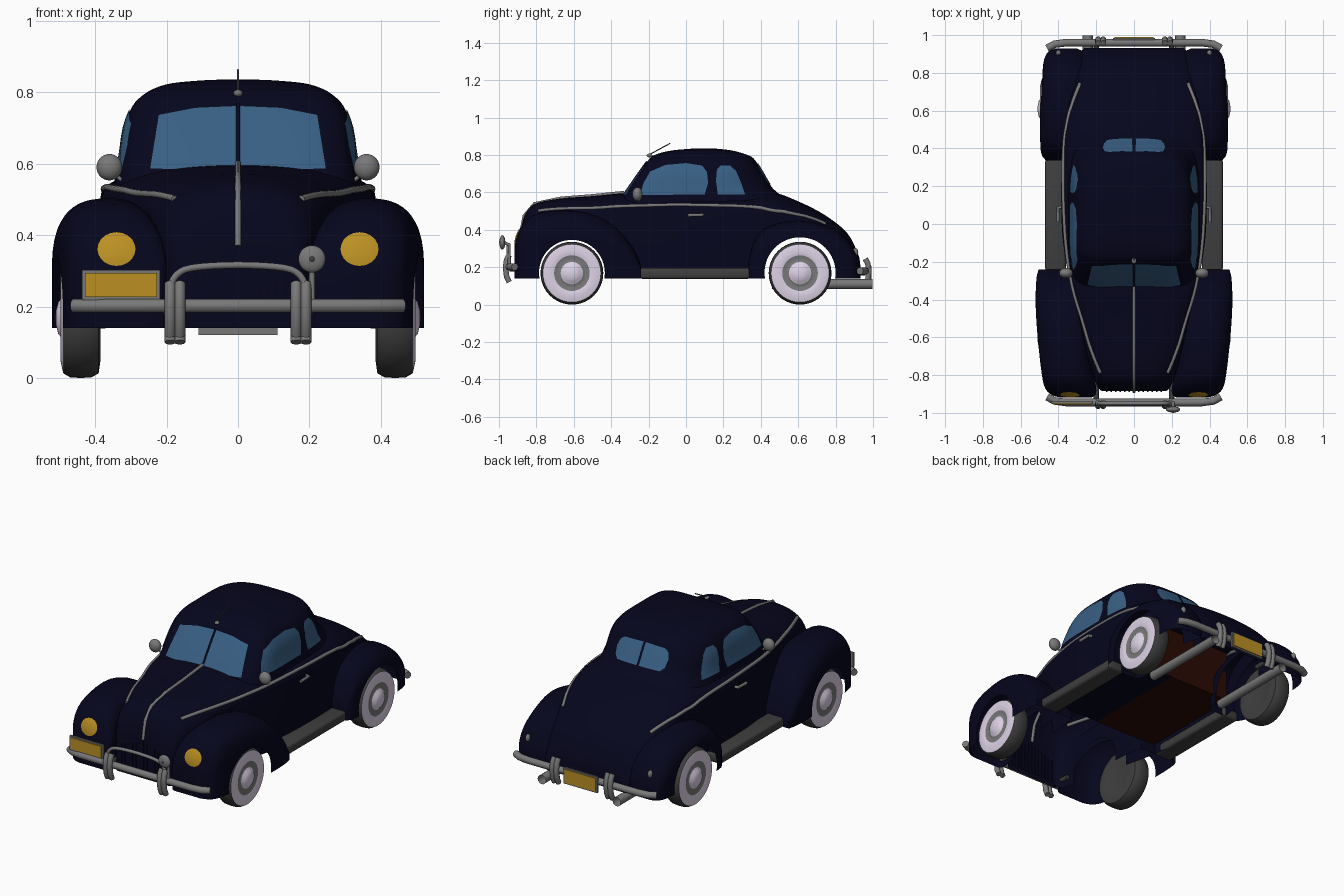
import bpy, bmesh, math
from mathutils import Vector
from mathutils.bvhtree import BVHTree

if "Cube" in bpy.data.objects:
    bpy.data.objects.remove(bpy.data.objects["Cube"])


def material(name, rgb):
    m = bpy.data.materials.new(name)
    m.diffuse_color = (*rgb, 1)
    m.use_nodes = True
    m.node_tree.nodes["Principled BSDF"].inputs["Base Color"].default_value = m.diffuse_color
    return m


NAVY = material("navy paint", (.0018, .0018, .0125))
GLASS = material("blue glass", (.04, .115, .23))
CHROME = material("grey chrome", (.19, .19, .19))
RUBBER = material("dark rubber", (.05, .05, .05))
WHITE = material("pale whitewall", (.72, .64, .78))
AMBER = material("amber lamp", (.5, .28, .017))
BROWN = material("brown lining", (.022, .003, .001))


def finish(name, bm, mats, angle=38):
    bmesh.ops.recalc_face_normals(bm, faces=bm.faces)
    me = bpy.data.meshes.new(name)
    bm.to_mesh(me)
    bm.free()
    ob = bpy.data.objects.new(name, me)
    bpy.context.collection.objects.link(ob)
    for m in mats:
        me.materials.append(m)
    select(ob)
    bpy.ops.object.shade_smooth_by_angle(angle=math.radians(angle))
    return ob


def select(ob):
    bpy.ops.object.select_all(action='DESELECT')
    ob.select_set(True)
    bpy.context.view_layer.objects.active = ob


def smooth(rows, k=4):
    out, n = [], len(rows) - 1
    for i in range(n):
        p = [rows[max(0, min(n, i + j))] for j in (-1, 0, 1, 2)]
        for t in (s / k for s in range(k)):
            out.append(tuple(.5 * (2*b + (c-a)*t + (2*a-5*b+4*c-d)*t*t + (3*b-a-3*c+d)*t**3)
                             for a, b, c, d in zip(*p)))
    return out + [tuple(rows[-1])]


def loft(name, rings, mat):
    bm = bmesh.new()
    vs = [[bm.verts.new(p) for p in r] for r in rings]
    n = len(rings[0])
    for a, b in zip(vs, vs[1:]):
        for i in range(n):
            bm.faces.new((a[i], a[(i+1) % n], b[(i+1) % n], b[i]))
    bm.faces.new(vs[0])
    bm.faces.new(vs[-1])
    return finish(name, bm, [mat])


def power(v, n):
    return math.copysign(abs(v) ** (2 / n), v)


def arch(y, xc, a, zt, zs, zb, n, side=1):
    """Cross-section: straight sides with a rounded top."""
    pts = [(xc + a, zb)]
    for i in range(25):
        t = math.pi * i / 24
        pts.append((xc + a * power(math.cos(t), n), zs + (zt - zs) * abs(math.sin(t)) ** (2 / n)))
    pts.append((xc - a, zb))
    return [(side * x, y, z) for x, z in pts]


ARCHES = ((-.61, .176), (.61, .19))


def open_shell(ob, wheels):
    """Cut the wheel arches, then open the underside into a thin shell."""
    for y, r in wheels:
        bpy.ops.mesh.primitive_cylinder_add(vertices=64, radius=r, depth=1.6, location=(0, y, .17),
                                            rotation=(0, math.pi / 2, 0))
        cutter = bpy.context.object
        cutter.hide_render = True
        mod = ob.modifiers.new("arch", 'BOOLEAN')
        mod.operation, mod.object, mod.solver = 'DIFFERENCE', cutter, 'EXACT'
        select(ob)
        bpy.ops.object.modifier_apply(modifier=mod.name)
        bpy.data.objects.remove(cutter)
    bm = bmesh.new()
    bm.from_mesh(ob.data)
    bm.normal_update()
    dead = []
    for f in bm.faces:
        under = f.normal.z < -.9 and max(v.co.z for v in f.verts) < .17
        rim = abs(f.normal.x) < .02 and any(
            all(abs(math.hypot(v.co.y - y, v.co.z - .17) - r) < .002 for v in f.verts) for y, r in wheels)
        if under or rim:
            dead.append(f)
    bmesh.ops.delete(bm, geom=dead, context='FACES')
    bm.to_mesh(ob.data)
    bm.free()


def bvh(ob):
    me = ob.data
    return BVHTree.FromPolygons([v.co for v in me.vertices], [p.vertices for p in me.polygons])


def panel(name, outline, tree, axis, direction, mat, lift=.004, dome=0.0):
    """Plate cut to an outline and laid on a surface. axis 0: (y,z), axis 1: (x,z)."""
    edge = []
    for (u, v), (p, q) in zip(outline, outline[1:] + outline[:1]):
        edge += [(u + (p-u)*i/4, v + (q-v)*i/4) for i in range(4)]
    cu, cv = (sum(c) / len(edge) for c in zip(*edge))
    d = Vector((direction, 0, 0) if axis == 0 else (0, direction, 0))

    def hit(u, v, t):
        o = Vector((0, u, v) if axis == 0 else (u, 0, v)) - d * 3
        p, nrm, _, _ = tree.ray_cast(o, d)
        nrm = nrm if nrm.dot(d) < 0 else -nrm
        return p + nrm * (lift + dome * (1 - t * t))
    bm = bmesh.new()
    centre, prev, R = bm.verts.new(hit(cu, cv, 0)), None, 6
    for r in range(1, R + 1):
        t = r / R
        ring = [bm.verts.new(hit(cu + (u-cu)*t, cv + (v-cv)*t, t)) for u, v in edge]
        for i in range(len(ring)):
            j = (i + 1) % len(ring)
            bm.faces.new((prev[i], ring[i], ring[j], prev[j]) if prev else (centre, ring[i], ring[j]))
        prev = ring
    return finish(name, bm, [mat])


def tube(name, pts, r, mat, caps=True):
    cu = bpy.data.curves.new(name, 'CURVE')
    cu.dimensions, cu.bevel_depth, cu.bevel_resolution, cu.use_fill_caps = '3D', r, 3, caps
    sp = cu.splines.new('POLY')
    sp.points.add(len(pts) - 1)
    for p, c in zip(sp.points, pts):
        p.co = (*c, 1)
    ob = bpy.data.objects.new(name, cu)
    bpy.context.collection.objects.link(ob)
    cu.materials.append(mat)
    select(ob)
    bpy.ops.object.convert(target='MESH')
    bpy.ops.object.shade_smooth_by_angle(angle=math.radians(40))


def box(name, lo, hi, mat, bevel=.0):
    bm = bmesh.new()
    bmesh.ops.create_cube(bm, size=1)
    for v in bm.verts:
        v.co = [(a + b) / 2 + c * (b - a) for a, b, c in zip(lo, hi, v.co)]
    if bevel:
        bmesh.ops.bevel(bm, geom=bm.edges[:], offset=bevel, segments=3, profile=.5, affect='EDGES')
    return finish(name, bm, [mat])


def ball(name, c, s, mat):
    bm = bmesh.new()
    bmesh.ops.create_uvsphere(bm, u_segments=24, v_segments=14, radius=1)
    for v in bm.verts:
        v.co = [a + b * k for a, b, k in zip(c, s, v.co)]
    return finish(name, bm, [mat])


# Main body: nose, hood, doors and tail (y, half width, top, shoulder)
rows = [(-.885, .17, .38, .30), (-.865, .19, .47, .34), (-.81, .215, .537, .40), (-.67, .255, .567, .45),
        (-.5, .29, .58, .48), (-.33, .335, .595, .50), (-.1, .375, .60, .50), (.1, .385, .60, .50),
        (.3, .383, .60, .50), (.45, .37, .605, .49), (.6, .35, .552, .45), (.74, .325, .48, .38),
        (.86, .30, .385, .28), (.92, .275, .27, .20), (.932, .26, .21, .17)]
body = loft("main_body", [arch(y, 0, w, zt, zs, .14, 2.3) for y, w, zt, zs in smooth(rows)], NAVY)
open_shell(body, ARCHES)

# Cabin: rounded plan outlines stacked upward (z, front y, rear y, half width)
rows = [(.50, -.36, .66, .36), (.56, -.345, .55, .344), (.62, -.31, .465, .331), (.70, -.255, .415, .319),
        (.76, -.21, .378, .296), (.79, -.185, .35, .268), (.81, -.14, .30, .235), (.825, -.07, .24, .185),
        (.833, .02, .17, .10), (.835, .06, .13, .05)]
rings = []
for z, yf, yr, w in smooth(rows, 3):
    ring, yc = [], yf + (yr - yf) * .48
    for i in range(72):
        t = 2 * math.pi * i / 72
        n = 5.6 if math.cos(t) < 0 else 3.2
        half = yc - yf if math.cos(t) < 0 else yr - yc
        ring.append((w * power(math.sin(t), n), yc + half * power(math.cos(t), n), z))
    rings.append(ring)
cabin = loft("cabin", rings, NAVY)
body_tree, cabin_tree = bvh(body), bvh(cabin)

# Fender tables (y, centre x, half width, top, shoulder)
FRONT = [(-.918, .31, .085, .30, .24), (-.905, .32, .115, .36, .27), (-.87, .335, .135, .435, .31),
         (-.79, .352, .137, .488, .35), (-.6, .37, .14, .502, .36), (-.45, .375, .145, .462, .33),
         (-.35, .378, .142, .388, .27), (-.28, .38, .135, .30, .21), (-.24, .38, .125, .21, .17)]
REAR = [(.335, .37, .095, .24, .18), (.37, .37, .12, .35, .25), (.45, .37, .127, .42, .3), (.6, .37, .13, .45, .32),
        (.75, .362, .125, .42, .29), (.85, .36, .12, .36, .24), (.905, .36, .10, .285, .2), (.928, .36, .06, .22, .17)]
DOOR_GLASS = [(-.245, .585), (-.225, .65), (-.19, .71), (-.11, .745), (0, .755), (.085, .742), (.112, .71),
              (.118, .65), (.10, .588)]
QUARTER_GLASS = [(.17, .588), (.16, .66), (.165, .72), (.185, .742), (.235, .742), (.265, .715), (.29, .66), (.315, .588)]
WHEEL = [(0, .40, 0), (.09, .39, 0), (.12, .385, 0), (.155, .39, 0), (.166, .41, 0), (.168, .44, 0), (.166, .47, 0),
         (.155, .489, 1), (.12, .497, 1), (.095, .492, 2), (.075, .486, 2), (.06, .49, 1), (.045, .503, 1),
         (.022, .509, 1), (0, .511, 1)]


def wheel(name, y, s):
    bm, N, prev = bmesh.new(), 40, None
    for r, x, m in WHEEL:
        ring = [bm.verts.new((s * x, y + r * math.cos(2*math.pi*i/N), .168 + r * math.sin(2*math.pi*i/N)))
                for i in range(N)]
        for i in range(N if prev else 0):
            bm.faces.new((prev[i], prev[i-1], ring[i-1], ring[i])).material_index = mat
        prev, mat = ring, m
    bmesh.ops.remove_doubles(bm, verts=bm.verts, dist=1e-5)
    finish(name, bm, [RUBBER, WHITE, CHROME])


for s, side in ((1, "right"), (-1, "left")):
    # Fenders, wheels and running boards
    for name, table, k in (("front", FRONT, 0), ("rear", REAR, 1)):
        fender = loft(f"{name}_fender_{side}", [arch(y, xc, a, zt, zs, .14, 2.4, s)
                                                for y, xc, a, zt, zs in smooth(table, 3)], NAVY)
        open_shell(fender, ARCHES[k:k+1])
        wheel(f"{name}_wheel_{side}", ARCHES[k][0], s)
        if k == 0:
            disc = [(s * .34 + .053 * math.cos(i * math.pi / 10), .36 + .047 * math.sin(i * math.pi / 10))
                    for i in range(20)]
            panel(f"headlamp_{side}", disc, bvh(fender), 1, 1, AMBER, .003, .004)
    x0, x1 = sorted((s * .36, s * .47))
    box(f"running_board_{side}", (x0, -.25, .138), (x1, .345, .195), RUBBER, .015)
    # Windows
    panel(f"door_window_{side}", DOOR_GLASS, cabin_tree, 0, -s, GLASS)
    panel(f"quarter_window_{side}", QUARTER_GLASS, cabin_tree, 0, -s, GLASS)
    panel(f"windshield_{side}", [(s * x, z) for x, z in ((.006, .582), (.13, .58), (.246, .585), (.222, .735),
                                                         (.12, .755), (.006, .76))], cabin_tree, 1, 1, GLASS)
    panel(f"rear_window_{side}", [(s * x, z) for x, z in ((.007, .64), (.14, .64), (.16, .66), (.166, .70),
                                  (.155, .735), (.13, .75), (.007, .755))], cabin_tree, 1, -1, GLASS)
    # Belt trim snapped to the body
    belt = smooth([(.18, -.79, .505), (.285, -.5, .523), (.345, -.24, .53), (.375, .13, .532), (.37, .33, .522),
                   (.34, .55, .485), (.29, .75, .44)], 6)
    tube(f"belt_trim_{side}", [body_tree.find_nearest(Vector((s * x, y, z)))[0] for x, y, z in belt], .0095, CHROME)
    # Mirror, door handle, tail lamp
    ball(f"mirror_{side}", (s * .36, -.26, .59), (.036, .027, .037), CHROME)
    tube(f"mirror_stem_{side}", [(s * .32, -.25, .55), (s * .36, -.255, .58)], .006, CHROME)
    tube(f"door_handle_{side}", [(s * .38, .09, .48), (s * .402, .085, .48), (s * .402, .01, .478)], .009, CHROME)
    ball(f"tail_lamp_{side}", (s * .40, .905, .28), (.014, .016, .022), CHROME)
    # Bumper guards, brackets and exhaust
    for end, y, dz in (("front", -.945, 0), ("rear", .958, -.02)):
        e = math.copysign(1, y)
        for x in (.163, .19):
            tube(f"{end}_guard_{side}", [(s * x, y + e * b, z + dz) for z, b in
                 ((.12, .0), (.15, .014), (.2, .02), (.24, .014), (.265, .0))], .0155, CHROME)
        tube(f"{end}_bracket_{side}", [(s * .2, y, .19 + dz), (s * .2, y - e * .13, .19 + dz)], .014, RUBBER)
    tube(f"exhaust_{side}", [(s * .245, .46, .11), (s * .245, .998, .11)], .027, CHROME, False)

# Bumper bars with swept ends, front hoop
for end, y, z in (("front", -.945, .202), ("rear", .96, .18)):
    e = math.copysign(1, y)
    tube(f"{end}_bumper", [(-.46, y - e*.03, z), (-.42, y - e*.008, z), (-.36, y, z), (.36, y, z),
                           (.42, y - e*.008, z), (.46, y - e*.03, z)], .02, CHROME)
tube("front_hoop", smooth([(-.19, -.95, .25), (-.175, -.95, .285), (-.13, -.95, .308), (0, -.95, .316),
                           (.13, -.95, .308), (.175, -.95, .285), (.19, -.95, .25)]), .01, CHROME)
# Number plates: frame and amber face
box("front_plate_frame", (-.437, -.95, .218), (-.218, -.938, .302), CHROME)
box("front_plate", (-.428, -.955, .226), (-.227, -.948, .294), AMBER)
box("rear_plate_frame", (-.11, .975, .12), (.11, .986, .215), CHROME)
box("rear_plate", (-.102, .984, .128), (.102, .991, .207), AMBER)
# Fog lamp
ball("fog_lamp", (.207, -.982, .333), (.038, .016, .038), CHROME)
ball("fog_lamp_bulb", (.207, -.992, .333), (.012, .008, .012), RUBBER)
tube("fog_lamp_post", [(.207, -.975, .333), (.207, -.945, .32), (.207, -.945, .2)], .009, CHROME)
# Hood spine, windshield divider, aerial
tube("hood_spine", [(0, -.33, .6), (0, -.5, .582), (0, -.67, .569), (0, -.81, .54), (0, -.865, .475), (0, -.886, .37)],
     .009, CHROME)
tube("windshield_divider", [(0, -.338, .58), (0, -.31, .62), (0, -.255, .7), (0, -.208, .765)], .006, NAVY)
ball("aerial_base", (0, -.195, .797), (.013, .016, .01), CHROME)
tube("aerial", [(0, -.2, .8), (0, -.085, .862)], .003, RUBBER)
# Grille bars
for i in range(13):
    x = (i - 6) * .024
    box("grille_bar", (x - .004, -.889, .17), (x + .004, -.88, .35 - abs(x) * .3), NAVY)
# Interior lining seen from below
box("cabin_floor_left", (-.35, -.25, .2), (.06, .4, .21), BROWN)
box("cabin_floor_right", (.06, -.25, .2), (.35, .4, .21), NAVY)
box("rear_bulkhead", (-.34, .39, .2), (.34, .4, .5), BROWN)
